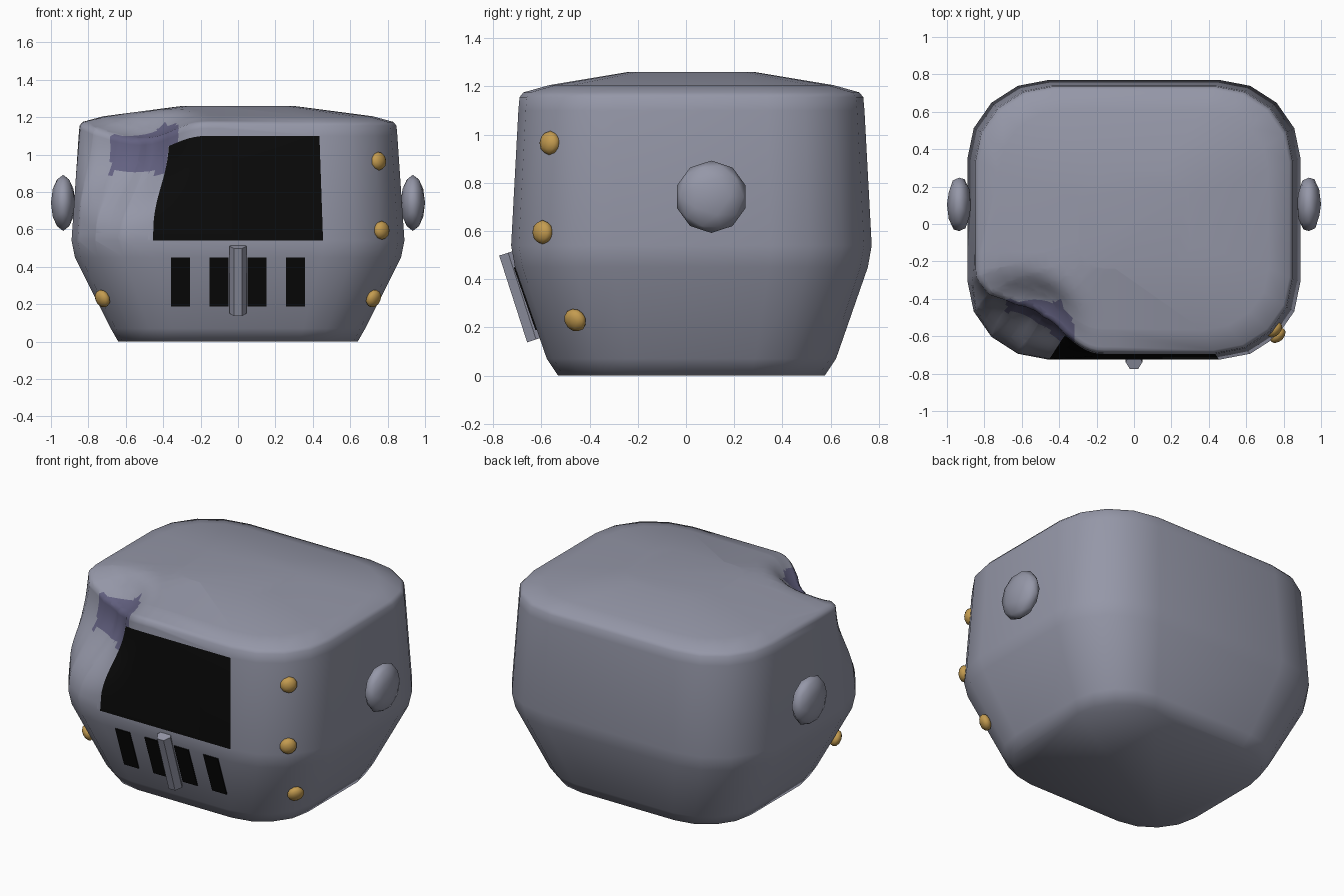
import bpy, bmesh, math
from mathutils import Vector, Matrix

old = bpy.data.objects.get("Cube")
if old:
    bpy.data.objects.remove(old, do_unlink=True)


def material(name, rgb, rough=0.6):
    m = bpy.data.materials.new(name)
    m.use_nodes = True
    m.diffuse_color = (*rgb, 1)
    bsdf = m.node_tree.nodes["Principled BSDF"]
    bsdf.inputs["Base Color"].default_value = (*rgb, 1)
    bsdf.inputs["Roughness"].default_value = rough
    return m


grey = material("blue grey", (0.30, 0.31, 0.39))
black = material("black", (0.003, 0.003, 0.003))
purple = material("dark purple", (0.125, 0.12, 0.22))
gold = material("gold", (0.55, 0.33, 0.08))


def finish(name, bm, mats, angle=None):
    mesh = bpy.data.meshes.new(name)
    bm.normal_update()
    bm.to_mesh(mesh)
    bm.free()
    ob = bpy.data.objects.new(name, mesh)
    bpy.context.collection.objects.link(ob)
    for m in mats:
        mesh.materials.append(m)
    if angle:
        bpy.ops.object.select_all(action="DESELECT")
        ob.select_set(True)
        bpy.context.view_layer.objects.active = ob
        bpy.ops.object.shade_smooth_by_angle(angle=math.radians(angle))
    return ob


# Head shell: scaled rounded rectangles stacked as (height, half width, half depth)
MID_Y = 0.0225
PROFILE = [(0, .64, .553), (.07, .68, .6), (.45, .872, .732), (.54, .89, .748),
           (1.1, .852, .718), (1.155, .847, .713), (1.175, .83, .697),
           (1.205, .72, .59), (1.26, .3, .26)]
corner = []
for i in range(5):
    a = i * math.pi / 8
    corner.append((.511 + .489 * math.cos(a), .441 + .559 * math.sin(a)))
outline = (corner + [(-x, y) for x, y in reversed(corner)]
           + [(-x, -y) for x, y in corner] + [(x, -y) for x, y in reversed(corner)])
FRONT = 14      # outline segment that forms the flat front
VISOR_BAND = 3  # profile band that holds the visor

bm = bmesh.new()
rings = [[bm.verts.new((x * hx, y * hy + MID_Y, z)) for x, y in outline]
         for z, hx, hy in PROFILE]
n = len(outline)
for r in range(len(rings) - 1):
    for i in range(n):
        j = (i + 1) % n
        f = bm.faces.new((rings[r][i], rings[r][j], rings[r + 1][j], rings[r + 1][i]))
        f.material_index = int(r == VISOR_BAND and i == FRONT)
bm.faces.new(list(reversed(rings[0])))
bm.faces.new(rings[-1])


# Finer cells around the dented upper corner
def cut(axis, at, region):
    faces = [f for f in bm.faces if region(f.calc_center_median())]
    geom = list({v for f in faces for v in f.verts}) + list({e for f in faces for e in f.edges}) + faces
    normal = Vector((0, 0, 0))
    normal[axis] = 1
    bmesh.ops.bisect_plane(bm, geom=geom, plane_co=normal * at, plane_no=normal, dist=1e-4)


cut(0, -.1, lambda c: c.y < -.15 and c.z > .5)
cut(1, -.15, lambda c: c.x < -.1 and c.z > .5)


def near_dent(c):
    return c.x < -.1 and c.y < -.15 and c.z > .54


for axis, start, stop in ((0, -.88, -.1), (1, -.72, -.16), (2, .58, 1.25)):
    for k in range(int((stop - start) / .04)):
        cut(axis, start + .04 * k, near_dent)

# Push the corner in
CENTER, PUSH = Vector((-.62, -.62, 1.12)), Vector((.11, .17, -.09))
for v in bm.verts:
    d = v.co - CENTER
    t = min(1, Vector((d.x / .46, d.y / .46, d.z / .55)).length)
    v.co += PUSH * (1 - t * t * (3 - 2 * t))

# Stain on the dent: wide ragged top, narrower below
for f in bm.faces:
    c = f.calc_center_median()
    if f.material_index == 0 and near_dent(c) and c.y < -.41:
        wobble = .015 * math.sin(c.x * 40)
        left = -.74 if c.z > 1.04 else -.68
        right = -.33 if c.z > 1.04 else -.385
        if left < c.x < right and .9 < c.z < 1.175 + wobble:
            f.material_index = 2
finish("head_shell", bm, [grey, black, purple], 66)

# Mouth vents: thin plates lying on the sloped lower front
tilt = math.atan2(.132, .38)
for k in range(4):
    bm = bmesh.new()
    bmesh.ops.create_cube(bm, size=1, matrix=Matrix.Translation((-.3075 + .205 * k, -.666, .32))
                          @ Matrix.Rotation(tilt, 4, "X")
                          @ Matrix.Diagonal((.102, .008, .275, 1)))
    finish(f"mouth_vent_{k + 1}", bm, [black])

# Hexagonal bar in the middle of the mouth
bm = bmesh.new()
bmesh.ops.create_cone(bm, cap_ends=True, segments=6, radius1=.045, radius2=.045, depth=.378,
                      matrix=Matrix.Translation((0, -.68, .33))
                      @ Matrix.Rotation(math.atan2(.116, .36), 4, "X")
                      @ Matrix.Rotation(math.pi / 2, 4, "Z"))
bar = finish("mouth_bar", bm, [grey])
# Turn a flat side of the bar to the front
low = min(v.co.y for v in bar.data.vertices)
if sum(abs(v.co.x) > .044 for v in bar.data.vertices) < 4:
    axis = Matrix.Rotation(math.atan2(.116, .36), 4, "X")
    pivot = Matrix.Translation((0, -.68, .33)) @ axis
    bar.data.transform(pivot @ Matrix.Rotation(math.pi / 2, 4, "Z") @ pivot.inverted())


# Flattened balls: thin along the given outward direction
def button(name, at, outward, radius, thick, mat):
    bm = bmesh.new()
    turn = Vector(outward).to_track_quat("Z", "Y").to_matrix().to_4x4()
    bmesh.ops.create_icosphere(bm, subdivisions=2, radius=1,
                               matrix=Matrix.Translation(at) @ turn
                               @ Matrix.Diagonal((radius, radius, thick, 1)))
    finish(name, bm, [mat], 50)


for side, s in (("left", 1), ("right", -1)):
    button(f"{side}_ear", (s * .935, .105, .742), (s, 0, 0), .15, .065, grey)
    button(f"{side}_lower_stud", (s * .725, -.46, .23), (s * .75, -.55, -.4), .05, .032, gold)
button("left_upper_stud", (.75, -.565, .965), (.7, -.7, .06), .05, .034, gold)
button("left_middle_stud", (.768, -.595, .595), (.7, -.7, 0), .05, .034, gold)
